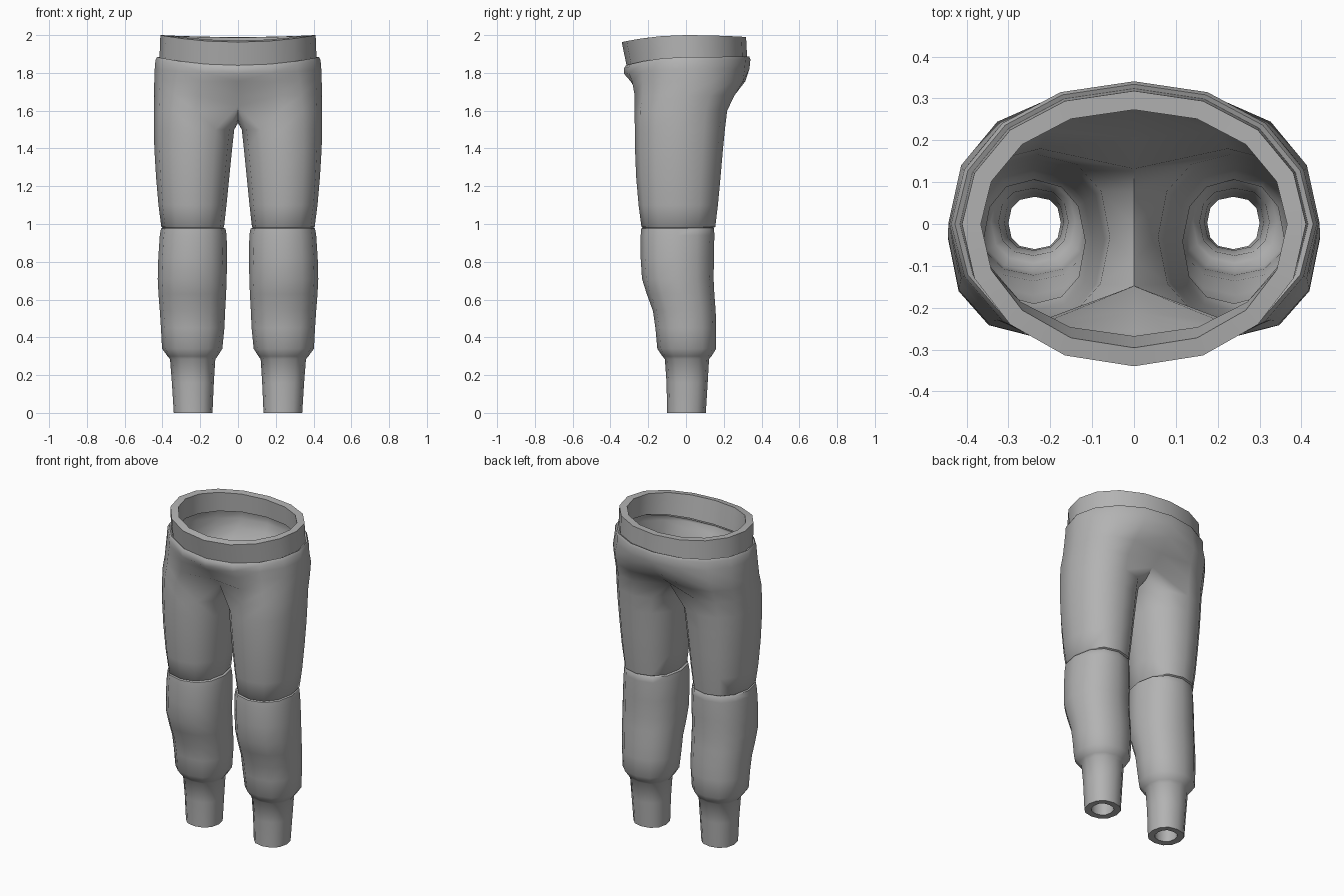
import bpy, bmesh, math

if "Cube" in bpy.data.objects:
    bpy.data.objects.remove(bpy.data.objects["Cube"])

grey = bpy.data.materials.new("grey cloth")
grey.diffuse_color = (0.45, 0.45, 0.45, 1)
grey.use_nodes = True
grey.node_tree.nodes["Principled BSDF"].inputs["Base Color"].default_value = grey.diffuse_color


def spow(v, p):
    return math.copysign(abs(v) ** p, v)


def leg_ring(z, x0, x1, y0, y1):
    """Twelve points, from the front round the outer side to the back and inside."""
    pts = []
    for k in range(12):
        a = math.radians(-90 + 30 * k)
        pts.append(((x0 + x1) / 2 + (x1 - x0) / 2 * spow(math.cos(a), 0.9),
                    (y0 + y1) / 2 + (y1 - y0) / 2 * spow(math.sin(a), 0.9), z))
    return pts


def half_ring(x, yf, yb, zf, zs, zb):
    """Nine points of a half oval, front centre to back centre, with a tilted height."""
    pts = []
    for k in range(9):
        a = math.radians(-90 + 22.5 * k)
        s = math.sin(a)
        px = 0.0 if k in (0, 8) else x * math.cos(a) ** 0.95
        pts.append((px, s * (yb if s > 0 else -yf),
                    zs + ((zb if s > 0 else zf) - zs) * s * s))
    return pts


def blend(a, b, t):
    return [tuple(u + (v - u) * t for u, v in zip(p, q)) for p, q in zip(a, b)]


def add(bm, pts):
    return [bm.verts.new(p) for p in pts]


def bridge(bm, low, up, closed):
    n = len(low)
    for i in range(n if closed else n - 1):
        j = (i + 1) % n
        bm.faces.new((low[i], low[j], up[j], up[i]))


def finish(bm, name, thickness):
    """Mirror the half, give the cloth its thickness and smooth it."""
    me = bpy.data.meshes.new(name)
    bm.to_mesh(me)
    bm.free()
    me.materials.append(grey)
    ob = bpy.data.objects.new(name, me)
    bpy.context.collection.objects.link(ob)
    bpy.ops.object.select_all(action='DESELECT')
    ob.select_set(True)
    bpy.context.view_layer.objects.active = ob
    m = ob.modifiers.new("mirror", 'MIRROR')
    m.merge_threshold = 0.0005
    s = ob.modifiers.new("thickness", 'SOLIDIFY')
    s.thickness = thickness
    s.offset = -1
    for mod in ("mirror", "thickness"):
        bpy.ops.object.modifier_apply(modifier=mod)
    bpy.ops.object.shade_smooth_by_angle(angle=math.radians(46))
    return ob


# Leg levels: height, inner x, outer x, front y, back y
LEG = [
    (0.00, 0.135, 0.340, -0.100, 0.105),   # ankle hem
    (0.16, 0.128, 0.350, -0.103, 0.115),
    (0.285, 0.120, 0.360, -0.112, 0.122),
    (0.30, 0.108, 0.373, -0.125, 0.135),   # gathered calf
    (0.34, 0.083, 0.402, -0.152, 0.160),
    (0.45, 0.072, 0.408, -0.162, 0.160),
    (0.54, 0.068, 0.414, -0.175, 0.157),
    (0.63, 0.063, 0.421, -0.208, 0.150),
    (0.71, 0.060, 0.425, -0.233, 0.146),   # knee
    (0.82, 0.058, 0.422, -0.240, 0.148),
    (0.94, 0.060, 0.414, -0.240, 0.150),
    (0.975, 0.066, 0.408, -0.237, 0.149),
    (0.98, 0.078, 0.400, -0.230, 0.145),   # seam groove
    (0.985, 0.074, 0.406, -0.236, 0.155),
    (1.10, 0.061, 0.421, -0.251, 0.169),   # thigh
    (1.25, 0.046, 0.434, -0.264, 0.183),
    (1.40, 0.031, 0.443, -0.270, 0.196),
    (1.50, 0.020, 0.445, -0.271, 0.206),
]

# Trousers: leg, crotch and hips
bm = bmesh.new()
prev = add(bm, leg_ring(*LEG[0]))
for row in LEG[1:]:
    ring = add(bm, leg_ring(*row))
    bridge(bm, prev, ring, True)
    prev = ring

# Crotch: the inner points of the last leg ring move to the centre line
outer = leg_ring(1.60, 0.005, 0.445, -0.272, 0.218)[:7]
saddle = [(0, 0.165, 1.62), (0, 0.10, 1.56), (0, 0, 1.535),
          (0, -0.11, 1.56), (0, -0.185, 1.625)]
ring = add(bm, outer + saddle)
bridge(bm, prev, ring, True)
prev = [ring[11]] + ring[:8]

# Hips: height, front, back, front centre, back centre, blend towards an oval
for z, yf, yb, cf, cb, t in [(1.68, -0.278, 0.262, -0.232, 0.225, 0.3),
                             (1.755, -0.300, 0.318, -0.280, 0.305, 0.65)]:
    leg = leg_ring(z, 0.005, 0.444, yf, yb)[:7]
    start = [(0, cf, z)] + leg + [(0, cb, z)]
    oval = half_ring(0.443, yf, yb, z, z, z)
    pts = blend(start, oval, t)
    ring = add(bm, pts)
    bridge(bm, prev, ring, False)
    prev = ring
for args in [(0.441, -0.328, 0.336, 1.795, 1.82, 1.82),
             (0.437, -0.328, 0.341, 1.825, 1.868, 1.872),
             (0.428, -0.318, 0.334, 1.840, 1.884, 1.888)]:
    ring = add(bm, half_ring(*args))
    bridge(bm, prev, ring, False)
    prev = ring
finish(bm, "trousers", 0.04)

# Waistband: a tilted band set slightly inside the hips
bm = bmesh.new()
low = add(bm, half_ring(0.416, -0.312, 0.324, 1.825, 1.872, 1.876))
top = add(bm, half_ring(0.411, -0.340, 0.318, 1.963, 2.0, 1.99))
bridge(bm, low, top, False)
finish(bm, "waistband", 0.045)
